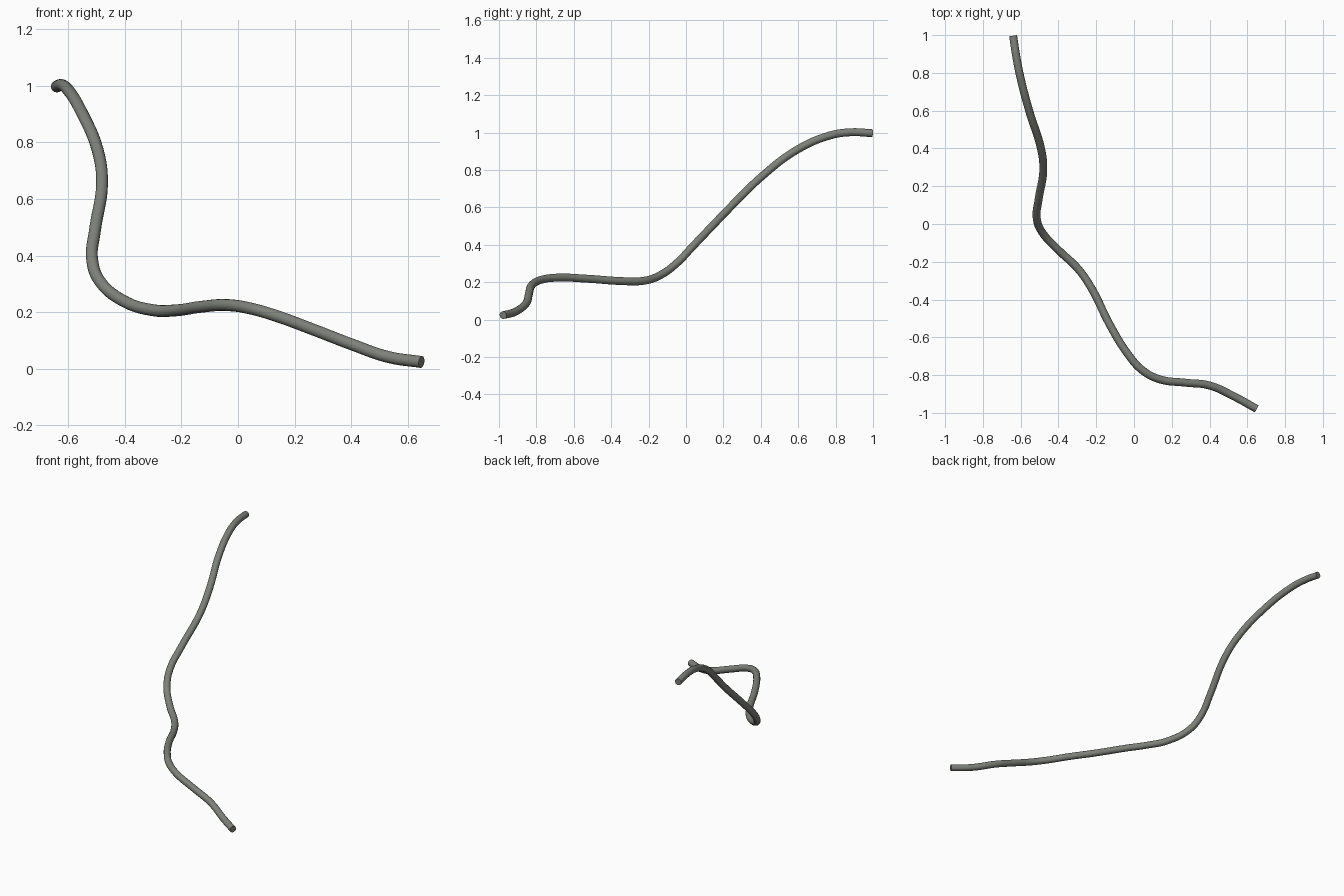
import bpy

if "Cube" in bpy.data.objects:
    bpy.data.objects.remove(bpy.data.objects["Cube"])

RADIUS = 0.021

# Centre line of the bent tube, from low front end to high back end
PATH = [
    (0.648, -0.978, 0.024), (0.53, -0.913, 0.042), (0.40, -0.855, 0.087),
    (0.27, -0.84, 0.137), (0.135, -0.822, 0.187), (0.045, -0.775, 0.213),
    (-0.035, -0.685, 0.225), (-0.13, -0.53, 0.219), (-0.225, -0.34, 0.206),
    (-0.30, -0.233, 0.207), (-0.395, -0.143, 0.235), (-0.487, -0.043, 0.308),
    (-0.515, 0.03, 0.385), (-0.505, 0.13, 0.49), (-0.48, 0.29, 0.655),
    (-0.495, 0.41, 0.77), (-0.553, 0.593, 0.908), (-0.60, 0.77, 0.985),
    (-0.622, 0.88, 1.002), (-0.64, 0.996, 0.997),
]

# Grey-green material
mat = bpy.data.materials.new("grey_green")
mat.diffuse_color = (0.21, 0.22, 0.195, 1.0)
mat.use_nodes = True
mat.node_tree.nodes["Principled BSDF"].inputs["Base Color"].default_value = mat.diffuse_color

# Smooth curve with a round, capped bevel
curve = bpy.data.curves.new("bent_tube", 'CURVE')
curve.dimensions = '3D'
curve.resolution_u = 6
curve.bevel_depth = RADIUS
curve.bevel_resolution = 6
curve.use_fill_caps = True
spline = curve.splines.new('BEZIER')
spline.bezier_points.add(len(PATH) - 1)
for point, co in zip(spline.bezier_points, PATH):
    point.co = co
    point.handle_left_type = point.handle_right_type = 'AUTO'
curve.materials.append(mat)

tube = bpy.data.objects.new("bent_tube", curve)
bpy.context.collection.objects.link(tube)

# Turn into a mesh, smooth the wall and keep the end rims sharp
bpy.context.view_layer.objects.active = tube
tube.select_set(True)
bpy.ops.object.convert(target='MESH')
bpy.ops.object.shade_smooth_by_angle()
